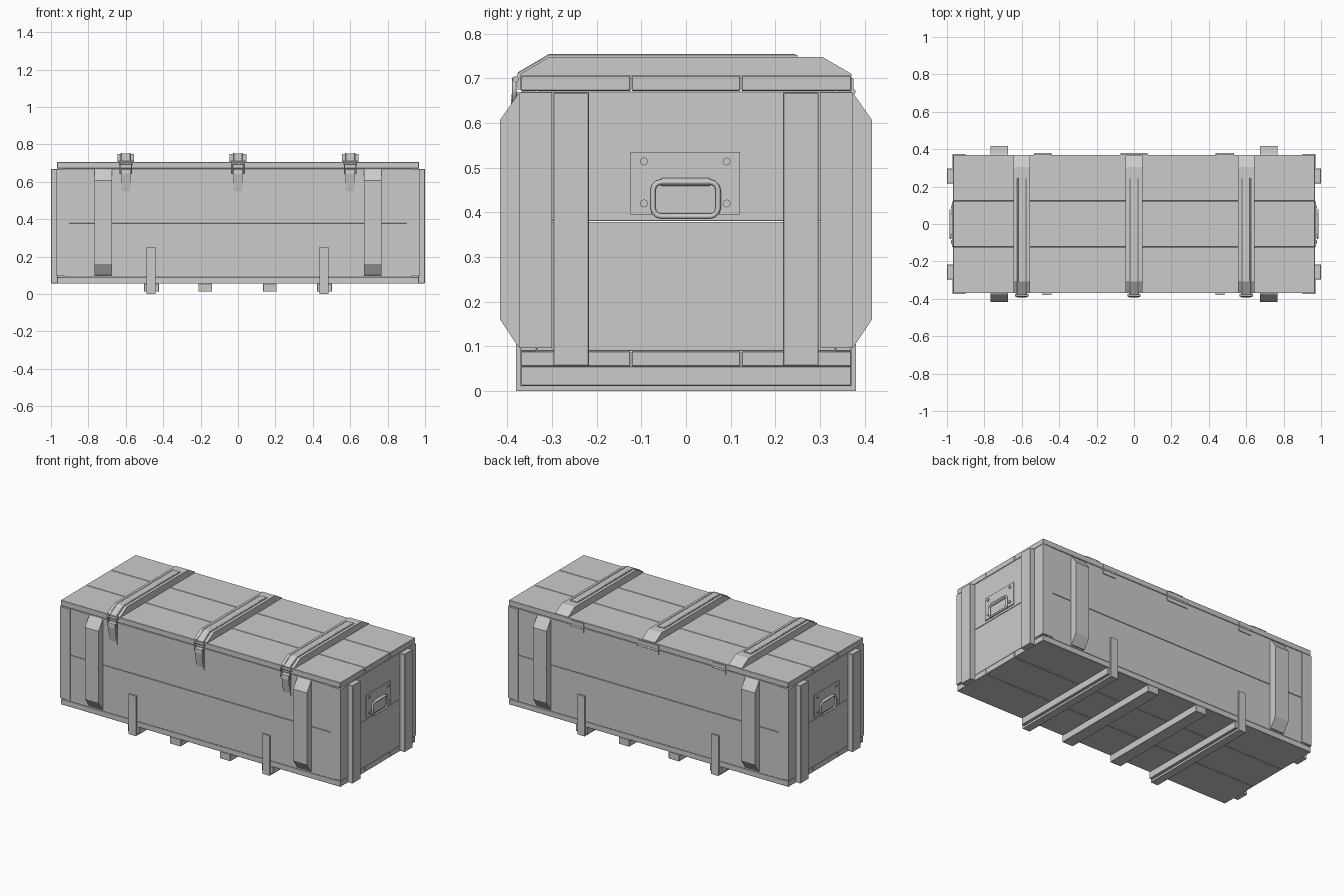
import bpy, bmesh, math
from mathutils import Vector

if "Cube" in bpy.data.objects:
    bpy.data.objects.remove(bpy.data.objects["Cube"])

grey = bpy.data.materials.new("crate_grey")
grey.diffuse_color = (0.6, 0.6, 0.6, 1)
grey.use_nodes = True
grey.node_tree.nodes["Principled BSDF"].inputs["Base Color"].default_value = grey.diffuse_color


def finish(name, bm, bevel=0, smooth=False):
    bmesh.ops.recalc_face_normals(bm, faces=bm.faces)
    mesh = bpy.data.meshes.new(name)
    bm.to_mesh(mesh)
    bm.free()
    mesh.materials.append(grey)
    ob = bpy.data.objects.new(name, mesh)
    bpy.context.collection.objects.link(ob)
    if smooth:
        mesh.shade_smooth()
    if bevel:
        m = ob.modifiers.new("edge", 'BEVEL')
        m.width, m.segments = bevel, 1
    return ob


def box(name, x, y, z, bevel=0):
    """Box from (min, max) pairs."""
    bm = bmesh.new()
    bmesh.ops.create_cube(bm, size=1)
    for v in bm.verts:
        v.co = [p[0] + (c + 0.5) * (p[1] - p[0]) for c, p in zip(v.co, (x, y, z))]
    return finish(name, bm, bevel)


def slab(name, x0, x1, yz, bevel=0):
    """Extrude a y-z outline along x."""
    bm = bmesh.new()
    f = bm.faces.new([bm.verts.new((x0, y, z)) for y, z in yz])
    r = bmesh.ops.extrude_face_region(bm, geom=[f])
    for v in r["geom"]:
        if isinstance(v, bmesh.types.BMVert):
            v.co.x = x1
    return finish(name, bm, bevel)


def span(a, b, s):
    return (a, b) if s > 0 else (-b, -a)


def rod(name, points, radius, cyclic=False):
    """Round rod along a path."""
    cu = bpy.data.curves.new(name, 'CURVE')
    cu.dimensions = '3D'
    cu.bevel_depth, cu.bevel_resolution = radius, 2
    cu.use_fill_caps = True
    sp = cu.splines.new('POLY')
    sp.points.add(len(points) - 1)
    for p, co in zip(sp.points, points):
        p.co = (*co, 1)
    sp.use_cyclic_u = cyclic
    cu.materials.append(grey)
    ob = bpy.data.objects.new(name, cu)
    bpy.context.collection.objects.link(ob)
    return ob


# Lid and floor planks
for y in [(-0.37, -0.124), (-0.122, 0.122), (0.124, 0.37)]:
    box("lid_plank", (-0.967, 0.967), y, (0.672, 0.706), 0.002)
    box("floor_plank", (-0.967, 0.967), y, (0.055, 0.09), 0.002)

# Wall boards, corner posts and cleats
for s in (-1, 1):
    for z in [(0.09, 0.379), (0.381, 0.67)]:
        box("side_board", (-0.93, 0.93), span(0.335, 0.37, s), z, 0.001)
        box("end_board", span(0.932, 0.967, s), (-0.334, 0.334), z, 0.001)
    for t in (-1, 1):
        box("corner_side_plate", span(0.9, 0.97, t), span(0.335, 0.374, s), (0.097, 0.668))
        box("corner_end_plate", span(0.93, 0.971, t), span(0.3, 0.373, s), (0.097, 0.668))
        box("end_batten", span(0.966, 1.0, t), span(0.217, 0.297, s), (0.057, 0.668), 0.002)
        slab("side_cleat", t * 0.673, t * 0.767,
             [(s * y, z) for y, z in [(0.369, 0.668), (0.376, 0.664), (0.416, 0.607), (0.416, 0.16),
                                      (0.376, 0.1), (0.369, 0.098)]])

# Skids under the floor
for x in (-0.462, -0.175, 0.17, 0.462):
    w = 0.04 if abs(x) > 0.3 else 0.037
    box("skid", (x - w, x + w), (-0.37, 0.37), (0.012, 0.056), 0.002)

# Metal bands wrapping the outer skids
for x in (-0.465, 0.46):
    slab("skid_band", x - 0.025, x + 0.025,
         [(-0.38, 0.25), (-0.38, 0), (0.38, 0), (0.38, 0.25),
          (0.37, 0.25), (0.37, 0.012), (-0.37, 0.012), (-0.37, 0.25)])

for x in (-0.6, 0, 0.6):
    # Lid batten with chamfered ends
    slab("lid_batten", x - 0.045, x + 0.045,
         [(-0.37, 0.705), (-0.37, 0.71), (-0.305, 0.748), (0.305, 0.748), (0.37, 0.71), (0.37, 0.705)])
    # Metal strap running over the batten to the latch
    slab("lid_strap", x - 0.027, x + 0.027,
         [(0.25, 0.747), (0.25, 0.752), (-0.307, 0.752), (-0.377, 0.711), (-0.377, 0.675),
          (-0.37, 0.675), (-0.37, 0.709), (-0.304, 0.747)])
    for e in (-0.022, 0.022):
        rod("strap_rib", [(x + e, 0.245, 0.75), (x + e, -0.306, 0.75), (x + e, -0.374, 0.71)], 0.004)
    # Latch: hinge pin, loop, lever and lower plate
    box("latch_plate", (x - 0.027, x + 0.027), (-0.376, -0.369), (0.535, 0.66))
    rod("latch_pin", [(x - 0.036, -0.381, 0.698), (x + 0.036, -0.381, 0.698)], 0.007)
    rod("latch_loop", [(x + a * 0.031, -0.384, z) for a, z in [(-1, 0.7), (1, 0.7), (1, 0.648), (-1, 0.648)]],
        0.005, True)
    slab("latch_lever", x - 0.024, x + 0.024,
         [(-0.374, 0.67), (-0.39, 0.665), (-0.392, 0.64), (-0.38, 0.57), (-0.374, 0.54)])

# Back hinges
for x, w in ((-0.49, 0.045), (0, 0.072), (0.49, 0.045)):
    box("hinge_leaf", (x - w, x + w), (0.369, 0.375), (0.64, 0.7))
    rod("hinge_barrel", [(x - w, 0.374, 0.67), (x + w, 0.374, 0.67)], 0.006)

# End plates with bolts and carrying handles
for s in (-1, 1):
    box("handle_plate", span(0.966, 0.973, s), (-0.124, 0.121), (0.395, 0.535))
    for y in (-0.094, 0.091):
        for z in (0.42, 0.514):
            rod("handle_bolt", [(s * 0.97, y, z), (s * 0.979, y, z)], 0.009)
    ring = []
    for cy, cz, a0 in ((0.053, 0.449, 0), (-0.055, 0.449, 90), (-0.055, 0.41, 180), (0.053, 0.41, 270)):
        for k in range(4):
            a = math.radians(a0 + k * 30)
            ring.append((s * 0.981, cy + 0.019 * math.cos(a), cz + 0.019 * math.sin(a)))
    rod("handle_ring", ring, 0.006, True)
    rod("handle_hinge", [(s * 0.975, -0.055, 0.468), (s * 0.975, 0.053, 0.468)], 0.009)
